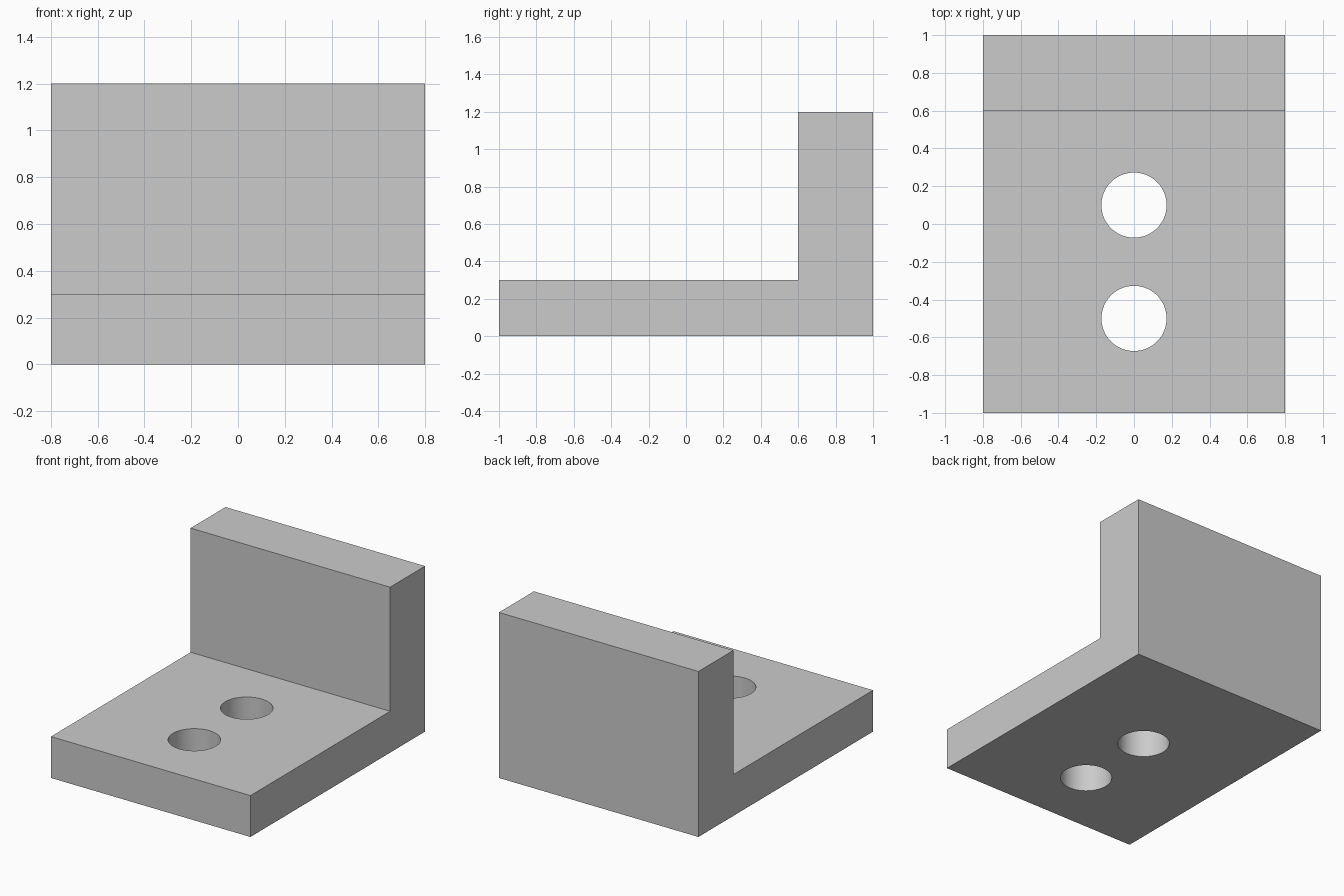
import bpy
import bmesh
from mathutils import Vector

cube = bpy.data.objects.get("Cube")
if cube:
    bpy.data.objects.remove(cube, do_unlink=True)

WIDTH = 1.6
HOLE_RADIUS = 0.1725

# Single plain grey finish
grey = bpy.data.materials.new("plain_grey")
grey.use_nodes = True
colour = (0.6, 0.6, 0.6, 1)
grey.diffuse_color = colour
grey.node_tree.nodes["Principled BSDF"].inputs["Base Color"].default_value = colour

# L-shaped side profile (y, z), extruded across the width
profile = [(-1, 0), (1, 0), (1, 1.2), (0.6, 1.2), (0.6, 0.3), (-1, 0.3)]
bm = bmesh.new()
side = bm.faces.new([bm.verts.new((-WIDTH / 2, y, z)) for y, z in profile])
extruded = bmesh.ops.extrude_face_region(bm, geom=[side])["geom"]
moved = [v for v in extruded if isinstance(v, bmesh.types.BMVert)]
bmesh.ops.translate(bm, verts=moved, vec=Vector((WIDTH, 0, 0)))
bmesh.ops.recalc_face_normals(bm, faces=bm.faces)
mesh = bpy.data.meshes.new("angle_bracket")
bm.to_mesh(mesh)
bm.free()
bracket = bpy.data.objects.new("angle_bracket", mesh)
bpy.context.collection.objects.link(bracket)
mesh.materials.append(grey)

# Two round bolt holes through the base plate
for name, y in (("front_hole_cutter", -0.5), ("rear_hole_cutter", 0.1)):
    bpy.ops.mesh.primitive_cylinder_add(
        vertices=64, radius=HOLE_RADIUS, depth=1, location=(0, y, 0.15))
    cutter = bpy.context.object
    cutter.name = name
    cutter.data.materials.append(grey)
    cutter.hide_render = True
    cut = bracket.modifiers.new(name, "BOOLEAN")
    cut.operation = "DIFFERENCE"
    cut.solver = "EXACT"
    cut.object = cutter

# Apply the cuts, then drop the cutters
bpy.ops.object.select_all(action="DESELECT")
bpy.context.view_layer.objects.active = bracket
bracket.select_set(True)
for cut in list(bracket.modifiers):
    cutter = cut.object
    bpy.ops.object.modifier_apply(modifier=cut.name)
    bpy.data.objects.remove(cutter, do_unlink=True)

# Round hole walls, crisp edges elsewhere
bpy.ops.object.shade_smooth_by_angle()
